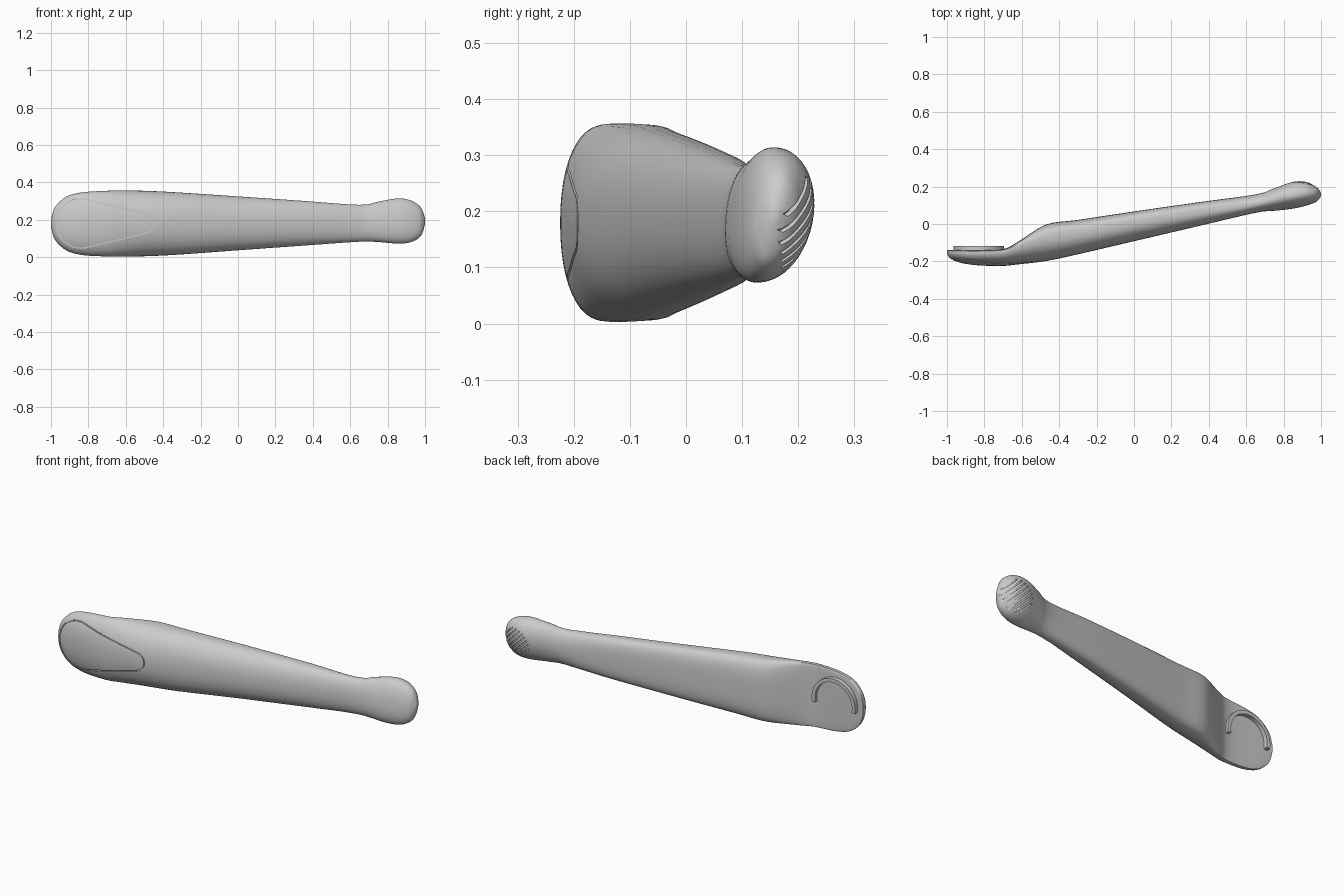
import bpy, bmesh
from math import sin, cos, pi, sqrt, atan2, asin
from mathutils import Vector
from mathutils.bvhtree import BVHTree

if "Cube" in bpy.data.objects:
    bpy.data.objects.remove(bpy.data.objects["Cube"])

# stations along the lever: x, front y, widest y, back y, low z, high z
STATIONS = [
    (-1.0, -.160, -.145, -.140, .165, .195), (-.985, -.182, -.148, -.140, .105, .255),
    (-.95, -.200, -.150, -.140, .060, .300), (-.90, -.213, -.150, -.140, .028, .332),
    (-.82, -.222, -.150, -.140, .010, .348), (-.70, -.224, -.142, -.134, .004, .355),
    (-.62, -.216, -.115, -.095, .003, .357), (-.47, -.198, -.070, -.003, .006, .354),
    (-.30, -.162, -.050, .022, .015, .345), (.0, -.092, .005, .067, .037, .325),
    (.35, -.010, .060, .117, .062, .301), (.65, .060, .105, .158, .083, .280),
    (.75, .072, .125, .190, .081, .297), (.85, .085, .140, .224, .073, .314),
    (.92, .100, .150, .224, .079, .305), (.97, .118, .155, .200, .105, .275),
    (.99, .135, .158, .182, .140, .240), (1.0, .150, .157, .165, .180, .205)]
SIDES, STEPS = 48, 4


def make_object(name, bm):
    bmesh.ops.recalc_face_normals(bm, faces=bm.faces)
    mesh = bpy.data.meshes.new(name)
    bm.to_mesh(mesh)
    bm.free()
    obj = bpy.data.objects.new(name, mesh)
    bpy.context.collection.objects.link(obj)
    return obj


def catmull(a, b, c, d, t):
    return [.5 * (2*q + (r - p)*t + (2*p - 5*q + 4*r - s)*t*t + (3*q - p - 3*r + s)*t**3)
            for p, q, r, s in zip(a, b, c, d)]


def spow(v, e):
    return abs(v) ** e * (1 if v >= 0 else -1)


def section(x, yf, yp, yb, z0, z1):
    # rounded front half, flatter back half
    back_n = 5 if x < -.7 else 3.2 if x < .4 else max(2, 3.2 - (x - .4) * 4)
    c, h = (z0 + z1) / 2, (z1 - z0) / 2
    skew = .12 * min(1, max(0, (x - .6) / .2))
    for i in range(SIDES):
        a = 2 * pi * i / SIDES
        n = back_n if sin(a) > 0 else 2.2
        depth = yb - yp if sin(a) > 0 else yp - yf
        dz = h * spow(cos(a), 2 / n)
        yield Vector((x, yp + depth * spow(sin(a), 2 / n) + skew * dz, c + dz))


def strip(name, pts, half, y_range, closed=False):
    """Sweep a box section along a path in the x-z plane."""
    bm = bmesh.new()
    rings, n = [], len(pts)
    for i, (x, z) in enumerate(pts):
        p = pts[(i - 1) % n] if closed else pts[max(i - 1, 0)]
        q = pts[(i + 1) % n] if closed else pts[min(i + 1, n - 1)]
        t = Vector((q[0] - p[0], q[1] - p[1])).normalized()
        lo, hi = y_range(x, z)
        rings.append([bm.verts.new((x - s * t.y * half, y, z + s * t.x * half))
                      for s, y in ((-1, lo), (1, lo), (1, hi), (-1, hi))])
    for i in range(n if closed else n - 1):
        a, b = rings[i], rings[(i + 1) % n]
        for k in range(4):
            bm.faces.new((a[k], a[(k+1) % 4], b[(k+1) % 4], b[k]))
    if not closed:
        bm.faces.new(rings[0])
        bm.faces.new(rings[-1][::-1])
    return make_object(name, bm)


def pin(name, x, z, r, y0, y1):
    bm = bmesh.new()
    bmesh.ops.create_cone(bm, cap_ends=True, segments=24, radius1=r, radius2=r, depth=y1 - y0)
    for v in bm.verts:
        v.co = Vector((x + v.co.x, (y0 + y1) / 2 + v.co.z, z + v.co.y))
    return make_object(name, bm)


# lever body: loft through the stations
bm = bmesh.new()
S = [STATIONS[0]] + STATIONS + [STATIONS[-1]]
rows = [catmull(*S[i:i + 4], k / STEPS) for i in range(len(S) - 3) for k in range(STEPS)]
rows.append(STATIONS[-1])
loops = [[bm.verts.new(p) for p in section(*r)] for r in rows]
for a, b in zip(loops, loops[1:]):
    for k in range(SIDES):
        j = (k + 1) % SIDES
        bm.faces.new((a[k], a[j], b[j], b[k]))
bm.faces.new(loops[0])
bm.faces.new(loops[-1])
body = make_object("lever_body", bm)
bm = bmesh.new()
bm.from_mesh(body.data)
tree = BVHTree.FromBMesh(bm)
bm.free()


def surface_y(x, z, side):
    hit = tree.ray_cast(Vector((x, side * 2, z)), Vector((0, -side, 0)))[0]
    return hit.y if hit else .15


def front_cut(x, z):
    y = surface_y(x, z, -1)
    return y - .03, y + .006


def back_cut(x, z):
    y = surface_y(x, z, 1)
    return y - .007, y + .03


# teardrop cover seam on the front
CZ, R1, R2, X1, X2 = .18, .132, .052, -.84, -.497
tilt = pi / 2 - asin((R1 - R2) / (X2 - X1))
seam = [(X2 + R2 * cos(a), CZ + R2 * sin(a))
        for a in (-tilt + 2 * tilt * i / 10 for i in range(11))]
up, big = seam[-1], (X1 + R1 * cos(tilt), CZ + R1 * sin(tilt))
side = [(up[0] + (big[0] - up[0]) * i / 8, up[1] + (big[1] - up[1]) * i / 8) for i in range(1, 8)]
arc = [(X1 + R1 * cos(a), CZ + R1 * sin(a))
       for a in (tilt + (2 * pi - 2 * tilt) * i / 28 for i in range(29))]
seam += side + arc + [(x, 2 * CZ - z) for x, z in reversed(side)]
cutters = [strip("cover_seam_cutter", seam, .003, front_cut, True)]

# screw holes and the rear screw pocket
cutters += [pin("screw_hole_cutter", -.835, .18, .016, -.3, -.19),
            pin("through_hole_cutter", -.525, .18, .015, -.3, .1),
            pin("screw_pocket_cutter", -.525, .18, .036, -.11, .1)]

# diagonal grip grooves on the back of the knob
for i in range(8):
    d = (i - 3.5) * .02
    half = sqrt(.085 ** 2 - d * d)
    pts = []
    for k in range(9):
        t = half * (k / 4 - 1)
        pts.append((.91 + (d + t) * .7071, .178 + (d - t) * .7071))
    cutters.append(strip("grip_groove_cutter", pts, .0035, back_cut))

for cutter in cutters:
    mod = body.modifiers.new("cut", 'BOOLEAN')
    mod.operation, mod.solver, mod.object = 'DIFFERENCE', 'EXACT', cutter
    cutter.hide_render = True
bpy.context.view_layer.objects.active = body
body.select_set(True)
for mod in list(body.modifiers):
    bpy.ops.object.modifier_apply(modifier=mod.name)
for cutter in cutters:
    bpy.data.objects.remove(cutter)
bpy.ops.object.shade_smooth_by_angle(angle=0.6)

# raised C-shaped collar on the flat mounting face
collar = [(-.831 + .125 * cos(a), .18 + .125 * sin(a))
          for a in (-.2 + (pi + .4) * i / 32 for i in range(33))]
strip("mount_collar", collar, .010, lambda x, z: (-.15, -.117))
